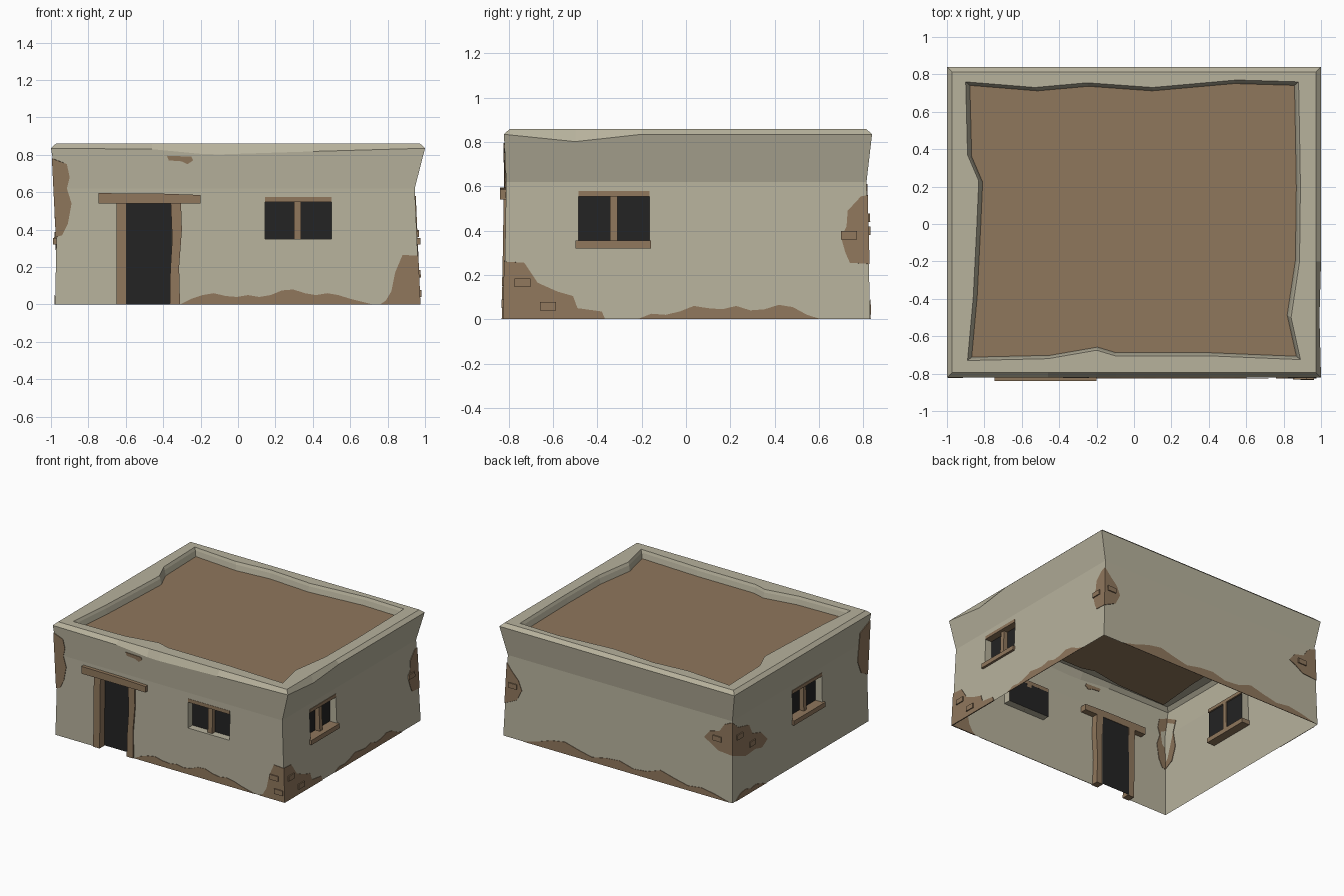
import bpy, bmesh
from mathutils import Vector

if "Cube" in bpy.data.objects:
    bpy.data.objects.remove(bpy.data.objects["Cube"])


def material(name, rgb):
    m = bpy.data.materials.new(name)
    m.diffuse_color = (*rgb, 1)
    m.use_nodes = True
    m.node_tree.nodes["Principled BSDF"].inputs["Base Color"].default_value = m.diffuse_color
    return m


PLASTER = material("pale plaster", (0.475, 0.445, 0.335))
MUD = material("brown mud brick", (0.275, 0.184, 0.107))
DARK = material("dark opening", (0.017, 0.017, 0.017))

# Each wall: axis it faces, direction, and its position at three heights
LEVELS = (0, 0.62, 0.835)
WALLS = {
    "front": (1, -1, (-0.822, -0.812, -0.822)),
    "right": (0, 1, (0.972, 0.945, 1.0)),
    "back": (1, 1, (0.832, 0.815, 0.84)),
    "left": (0, -1, (-0.978, -0.965, -1.0)),
}


def wall_at(side, z):
    p = WALLS[side][2]
    z = max(0, min(z, LEVELS[2]))
    i = 0 if z < LEVELS[1] else 1
    t = (z - LEVELS[i]) / (LEVELS[i + 1] - LEVELS[i])
    return p[i] + (p[i + 1] - p[i]) * t


def on_wall(side, u, z, e=0.0):
    """Point on a wall, e outside its surface; u is limited to the corners."""
    axis, sign, _ = WALLS[side]
    lo, hi = ("left", "right") if axis == 1 else ("front", "back")
    u = max(wall_at(lo, z) - e, min(wall_at(hi, z) + e, u))
    d = wall_at(side, z) + sign * e
    return Vector((u, d, z)) if axis == 1 else Vector((d, u, z))


def add_object(name, bm, *mats):
    bmesh.ops.recalc_face_normals(bm, faces=bm.faces[:])
    me = bpy.data.meshes.new(name)
    bm.to_mesh(me)
    bm.free()
    for m in mats:
        me.materials.append(m)
    ob = bpy.data.objects.new(name, me)
    bpy.context.collection.objects.link(ob)
    return ob


def slab(name, side, pts, out, inn, mat=MUD):
    """Prism with a (u, z) outline, following a wall."""
    bm = bmesh.new()
    a = [bm.verts.new(on_wall(side, u, z, out)) for u, z in pts]
    b = [bm.verts.new(on_wall(side, u, z, inn)) for u, z in pts]
    bm.faces.new(a)
    bm.faces.new(b[::-1])
    n = len(pts)
    for i in range(n):
        j = (i + 1) % n
        bm.faces.new((a[i], b[i], b[j], a[j]))
    return add_object(name, bm, mat)


def rect(u0, u1, z0, z1):
    return [(u0, z0), (u1, z0), (u1, z1), (u0, z1)]


# House shell: wall rings, chipped lip, parapet and sunken roof
inner = {
    "front": [(-.89, -.73), (-.46, -.72), (-.2, -.675), (-.1, -.705), (.4, -.705)],
    "right": [(.89, -.725), (.84, -.5), (.885, -.2), (.89, .2), (.885, .5)],
    "back": [(.88, .76), (.55, .77), (.1, .73), (-.25, .755), (-.53, .73)],
    "left": [(-.90, .76), (-.89, .37), (-.83, .23), (-.84, 0), (-.86, -.4)],
}
chips = {("front", 1): .83, ("front", 2): .805, ("front", 3): .802, ("front", 4): .818, ("right", 1): .802}
far = {"front": -9, "right": -9, "back": 9, "left": 9}
bm = bmesh.new()
rings = [[] for _ in range(7)]
for side, pts in inner.items():
    axis = WALLS[side][0]
    for k, (x, y) in enumerate(pts):
        u = far[side] if k == 0 else (x if axis == 1 else y)
        lip = chips.get((side, k), .835)
        top = on_wall(side, u, .835, -.027)
        top.z = .86
        co = [on_wall(side, u, 0), on_wall(side, u, .62), on_wall(side, u, lip), top,
              (x, y, .86), (x * .988, y * .988, .84), (x * .975, y * .975, .8)]
        for ring, c in zip(rings, co):
            ring.append(bm.verts.new(c))
n = len(rings[0])
for r0, r1 in zip(rings, rings[1:]):
    for i in range(n):
        j = (i + 1) % n
        bm.faces.new((r0[i], r0[j], r1[j], r1[i]))
bm.faces.new(rings[0][::-1])
bm.faces.new(rings[-1]).material_index = 1
house = add_object("house_shell", bm, PLASTER, MUD, DARK)

# Door and window pockets
openings = [("front", -.60, -.355, -.1, .545, .05), ("front", .145, .50, .35, .575, .055),
            ("right", -.485, -.165, .34, .58, .055), ("left", -.27, .09, .34, .58, .055)]
panes = []
for side, u0, u1, z0, z1, depth in openings:
    axis, sign, _ = WALLS[side]
    back = wall_at(side, (z0 + z1) / 2) - sign * depth
    panes.append((axis, back, u0, u1))
    bm = bmesh.new()
    bmesh.ops.create_cube(bm, size=1)
    for v in bm.verts:
        u = u0 if v.co.x < 0 else u1
        d = back if v.co.y < 0 else back + sign * .2
        v.co = (u, d, z0 if v.co.z < 0 else z1) if axis == 1 else (d, u, z0 if v.co.z < 0 else z1)
    cutter = add_object("cutter", bm, PLASTER)
    cutter.hide_render = True
    mod = house.modifiers.new("pocket", "BOOLEAN")
    mod.operation, mod.solver, mod.object = "DIFFERENCE", "EXACT", cutter
bpy.context.view_layer.update()
cut = bpy.data.meshes.new_from_object(house.evaluated_get(bpy.context.evaluated_depsgraph_get()))
house.modifiers.clear()
house.data = cut
for ob in [o for o in bpy.data.objects if o.name.startswith("cutter")]:
    bpy.data.objects.remove(ob)

# Darken pocket backs and open the underside
bm = bmesh.new()
bm.from_mesh(cut)
for f in bm.faces:
    c = f.calc_center_median()
    for axis, back, u0, u1 in panes:
        if all(abs(v.co[axis] - back) < .002 for v in f.verts) and u0 < c[1 - axis] < u1:
            f.material_index = 2
floor = [f for f in bm.faces if all(v.co.z < .001 for v in f.verts)]
bmesh.ops.delete(bm, geom=floor, context="FACES")
bm.to_mesh(cut)
bm.free()

# Door frame
slab("door_jamb_left", "front", [(-.65, 0), (-.595, 0), (-.595, .545), (-.65, .545)], .01, -.048)
slab("door_jamb_right", "front", [(-.365, 0), (-.31, 0), (-.315, .2), (-.30, .4), (-.305, .545),
                                  (-.36, .545), (-.352, .35), (-.362, .18)], .01, -.048)
slab("door_lintel", "front", [(-.745, .54), (-.2, .54), (-.2, .585), (-.4, .592), (-.745, .595)], .027, -.048)

# Window frames
slab("front_window_lintel", "front", rect(.145, .50, .548, .575), .002, -.054)
slab("front_window_mullion", "front", rect(.30, .338, .35, .55), -.02, -.054)
for side, u0, u1 in (("right", -.485, -.165), ("left", -.27, .09)):
    mid = (u0 + u1) / 2
    slab(side + "_window_lintel", side, rect(u0, u1, .555, .58), .004, -.065)
    slab(side + "_window_mullion", side, rect(mid - .018, mid + .016, .35, .56), -.02, -.065)
    slab(side + "_window_sill", side, rect(u0 - .015, u1 + .008, .32, .355), .018, -.065)


# Worn strips along the foot of the walls
def foot(side, u0, u1, heights):
    step = (u1 - u0) / (len(heights) + 1)
    pts = [(u0, 0)] + [(u0 + step * (i + 1), h) for i, h in enumerate(heights)] + [(u1, 0)]
    slab(side + "_worn_foot", side, pts, .004, .0005)


foot("front", -.31, .72, [.03, .05, .06, .045, .04, .05, .04, .05, .075, .08, .06, .05, .06, .05, .03, .015])
foot("right", -.22, .61, [.025, .02, .035, .06, .05, .045, .06, .04, .045, .065, .055, .02])
foot("back", -.95, .80, [.03, .05, .035, .06, .09, .05, .04, .07, .06, .035, .06, .09, .07, .03])
foot("left", .42, .80, [.02, .04, .03, .05, .04])

# Broken plaster patches; 9 means the corner of the house
patches = [
    ("front_low", "front", [(.76, 0), (9, 0), (9, .26), (.88, .265), (.84, .17), (.82, .07), (.79, .02)]),
    ("right_low", "right", [(-9, 0), (-.365, 0), (-.38, .035), (-.49, .05), (-.51, .105), (-.58, .125),
                            (-.67, .165), (-.73, .255), (-9, .26)]),
    ("right_corner", "right", [(9, .25), (9, .56), (.79, .555), (.73, .49), (.725, .42), (.70, .37),
                               (.72, .30), (.74, .255)]),
    ("back_right_corner", "back", [(9, .25), (9, .56), (.90, .50), (.85, .45), (.82, .38), (.86, .30)]),
    ("back_left_corner", "back", [(-9, .36), (-.85, .37), (-.79, .41), (-.73, .44), (-.78, .50),
                                  (-.86, .52), (-.90, .58), (-9, .61)]),
    ("left_rear_corner", "left", [(9, .36), (.67, .30), (.55, .31), (.47, .29), (.40, .33), (.48, .41),
                                  (.58, .44), (.62, .52), (.75, .55), (9, .61)]),
    ("front_left_corner", "front", [(-9, .36), (-.94, .37), (-.91, .43), (-.89, .54), (-.915, .62),
                                    (-.90, .68), (-.915, .75), (-9, .78)]),
    ("left_front_corner", "left", [(-9, .36), (-.74, .40), (-.70, .50), (-.72, .62), (-.71, .72), (-9, .78)]),
    ("front_high", "front", [(-.38, .795), (-.37, .77), (-.30, .765), (-.27, .75), (-.24, .77), (-.25, .79)]),
]
for name, side, pts in patches:
    slab(name + "_patch", side, pts, .004, -.004)

# Exposed bricks
bricks = [("right", -.775, .145), ("right", -.66, .04), ("right", .70, .36), ("front", .85, .15),
          ("front", .89, .05), ("back", -.88, .44), ("left", .70, .46), ("left", .55, .35), ("back", .86, .38)]
for i, (side, u, z) in enumerate(bricks):
    slab("brick_%d" % i, side, rect(u, u + .072, z, z + .038), .012, .003)
